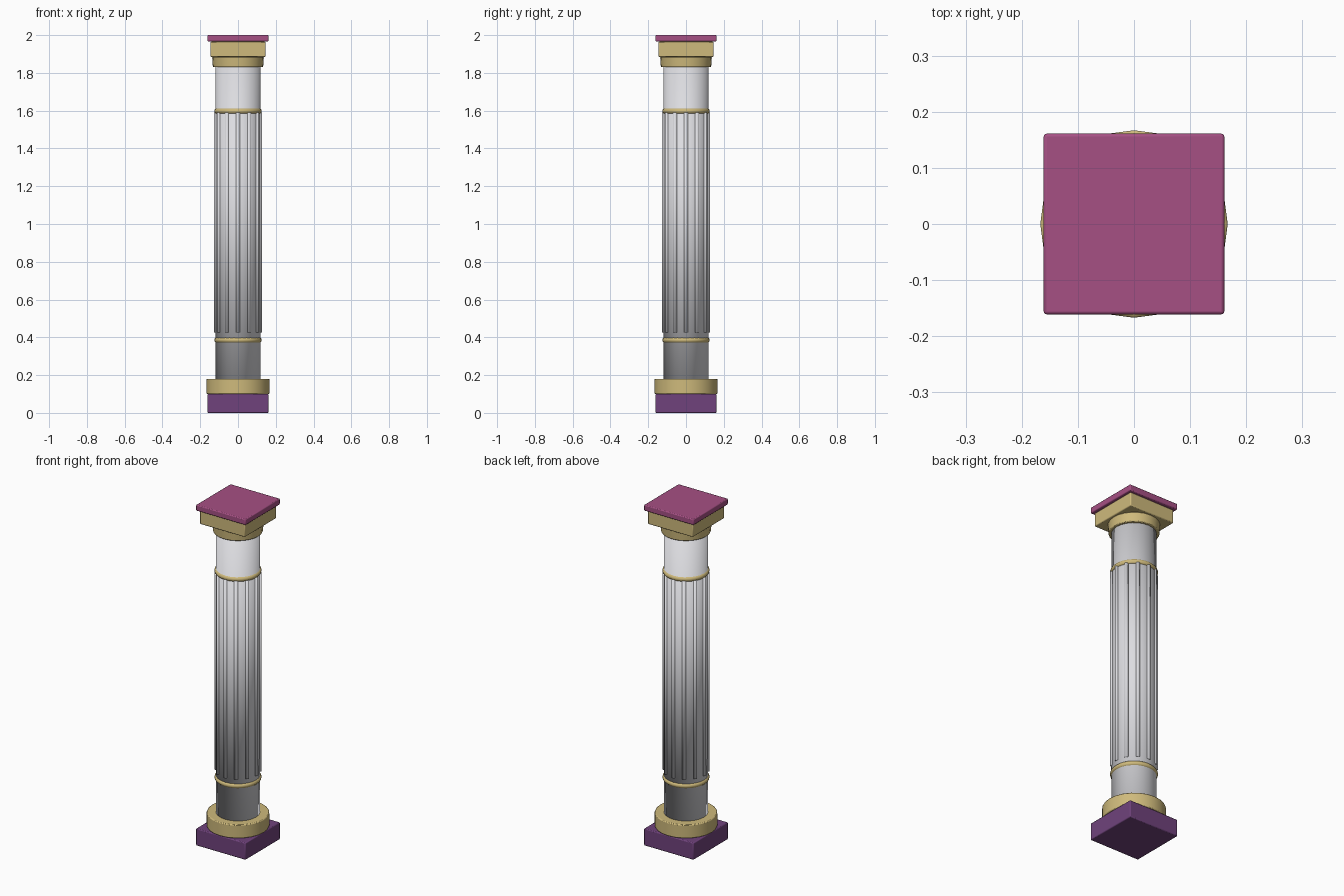
import bpy
import math

if "Cube" in bpy.data.objects:
    bpy.data.objects.remove(bpy.data.objects["Cube"])


def material(name, rgb):
    m = bpy.data.materials.new(name)
    m.use_nodes = True
    m.diffuse_color = (*rgb, 1)
    m.node_tree.nodes["Principled BSDF"].inputs["Base Color"].default_value = (*rgb, 1)
    return m


STONE = material("pale_stone", (0.72, 0.72, 0.75))
GOLD = material("soft_gold", (0.62, 0.49, 0.2))
PURPLE = material("deep_purple", (0.16, 0.055, 0.2))
MAGENTA = material("rose_magenta", (0.38, 0.08, 0.23))


def finish(name, mat, bevel=0):
    ob = bpy.context.object
    ob.name = name
    ob.data.materials.append(mat)
    if bevel:
        b = ob.modifiers.new("soft_edges", "BEVEL")
        b.width = bevel
        b.segments = 2
        bpy.ops.object.shade_smooth_by_angle(angle=math.radians(35))
    return ob


def slab(name, half, z0, z1, mat):
    bpy.ops.mesh.primitive_cube_add(size=1, location=(0, 0, (z0 + z1) / 2))
    bpy.context.object.scale = (2 * half, 2 * half, z1 - z0)
    bpy.ops.object.transform_apply(location=False, rotation=False, scale=True)
    return finish(name, mat, 0.005)


def drum(name, r0, r1, z0, z1, mat, bevel=0, sides=24, at=(0, 0)):
    bpy.ops.mesh.primitive_cone_add(vertices=sides, radius1=r0, radius2=r1, depth=z1 - z0,
                                    location=(*at, (z0 + z1) / 2))
    return finish(name, mat, bevel)


# Base
slab("plinth", 0.161, 0, 0.1, PURPLE)
drum("base_drum", 0.167, 0.167, 0.1, 0.18, GOLD, 0.005)

# Shaft, fully smoothed from end to end
drum("shaft", 0.118, 0.118, 0.17, 1.84, STONE)
bpy.ops.object.shade_smooth()

# Twelve raised ribs around the shaft
for i in range(12):
    a = math.tau * i / 12
    drum(f"rib_{i + 1}", 0.011, 0.011, 0.425, 1.59, STONE, sides=10,
         at=(0.116 * math.cos(a), 0.116 * math.sin(a)))
    bpy.ops.object.shade_smooth()

# Gold rings
for name, z in (("lower_ring", 0.385), ("upper_ring", 1.598)):
    bpy.ops.mesh.primitive_torus_add(major_radius=0.111, minor_radius=0.0145,
                                     major_segments=32, minor_segments=12, location=(0, 0, z))
    finish(name, GOLD)
    bpy.ops.object.shade_smooth()

# Capital
drum("capital_collar", 0.133, 0.137, 1.83, 1.885, GOLD, 0.004)
slab("capital_block", 0.146, 1.885, 1.965, GOLD)
slab("top_slab", 0.161, 1.965, 2.0, MAGENTA)
